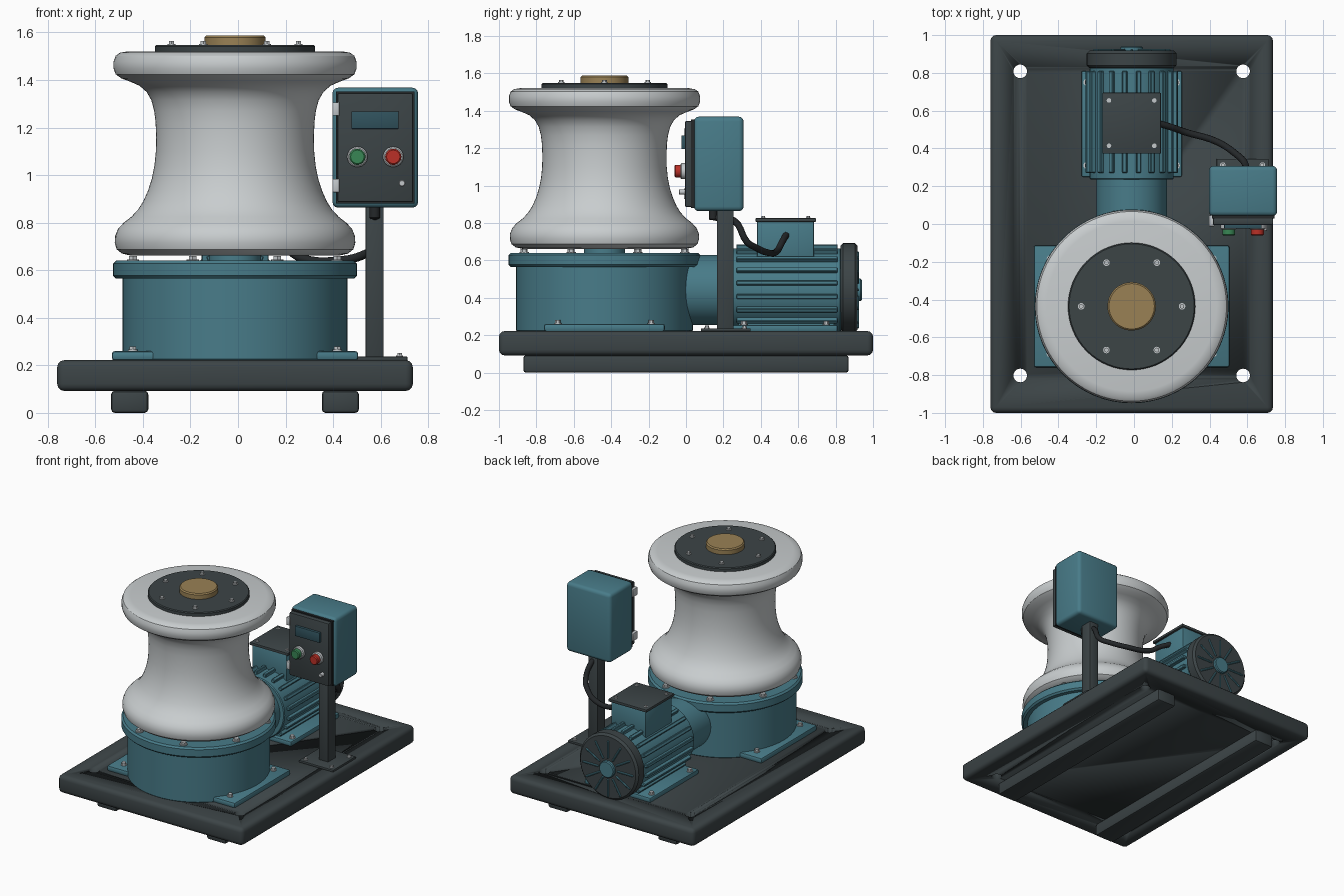
import bpy, bmesh
from math import pi, sin, cos, radians
from mathutils import Vector, Matrix

if "Cube" in bpy.data.objects:
    bpy.data.objects.remove(bpy.data.objects["Cube"])

CX, DY = -0.0125, -0.436      # machine centre line, drum centre
MZ = 0.442                    # motor axis height


def mat(name, r, g, b):
    m = bpy.data.materials.new(name)
    m.diffuse_color = (r, g, b, 1)
    m.use_nodes = True
    m.node_tree.nodes["Principled BSDF"].inputs["Base Color"].default_value = m.diffuse_color
    return m


TEAL = mat("teal_paint", .065, .20, .25)
DARK = mat("dark_paint", .045, .058, .062)
BLACK = mat("rubber", .018, .021, .023)
STEEL = mat("steel", .55, .58, .60)
DRUM = mat("drum_metal", .58, .61, .62)
BRASS = mat("brass", .32, .22, .09)
GREEN = mat("green_button", .04, .24, .09)
RED = mat("red_button", .50, .03, .02)
SCREEN = mat("screen", .03, .085, .11)


def finish(name, bm, m, bevel=0, seg=2):
    bmesh.ops.recalc_face_normals(bm, faces=bm.faces)
    me = bpy.data.meshes.new(name)
    bm.to_mesh(me)
    bm.free()
    ob = bpy.data.objects.new(name, me)
    bpy.context.collection.objects.link(ob)
    me.materials.append(m)
    bpy.ops.object.select_all(action='DESELECT')
    bpy.context.view_layer.objects.active = ob
    ob.select_set(True)
    if bevel:
        mod = ob.modifiers.new("bevel", 'BEVEL')
        mod.width, mod.segments, mod.limit_method = bevel, seg, 'ANGLE'
        bpy.ops.object.modifier_apply(modifier="bevel")
    bpy.ops.object.shade_smooth_by_angle(angle=radians(32))
    return ob


def box(name, x, y, z, m, bevel=0, seg=2):
    """Box from (min, max) ranges."""
    bm = bmesh.new()
    size = [b - a for a, b in (x, y, z)]
    mid = [(a + b) / 2 for a, b in (x, y, z)]
    bmesh.ops.create_cube(bm, size=1, matrix=Matrix.Translation(mid) @ Matrix.Diagonal((*size, 1)))
    return finish(name, bm, m, bevel, seg)


def lathe(name, profile, origin, m, axis='Z', n=64):
    """Spin (radius, height) points round Z, or round Y with height along +y."""
    bm = bmesh.new()
    rings = []
    for r, h in profile:
        rings.append([bm.verts.new((r * cos(2 * pi * i / n), r * sin(2 * pi * i / n), h)) for i in range(n)])
    for a, b in zip(rings, rings[1:]):
        for i in range(n):
            j = (i + 1) % n
            bm.faces.new((a[i], a[j], b[j], b[i]))
    bm.faces.new(rings[0])
    bm.faces.new(rings[-1])
    rot = Matrix.Rotation(-pi / 2, 4, 'X') if axis == 'Y' else Matrix()
    bm.transform(Matrix.Translation(origin) @ rot)
    return finish(name, bm, m)


def disc(name, r, h0, h1, origin, m, axis='Z', c=.006, n=64):
    """Cylinder with chamfered rims."""
    return lathe(name, [(r - c, h0), (r, h0 + c), (r, h1 - c), (r - c, h1)], origin, m, axis, n)


def bolts(name, points, r=.015, h=.02, m=STEEL):
    """Washer and hexagon head at each point."""
    bm = bmesh.new()
    for p in points:
        for rad, hh, n in ((r * 1.35, h * .3, 16), (r, h, 6)):
            bmesh.ops.create_cone(bm, cap_ends=True, segments=n, radius1=rad, radius2=rad, depth=hh,
                                  matrix=Matrix.Translation(Vector(p) + Vector((0, 0, hh / 2))))
    return finish(name, bm, m)


def radial(name, count, r0, r1, width, y, m, start=0, skip=lambda a: False):
    """Bars standing out from the motor axis."""
    bm = bmesh.new()
    for i in range(count):
        a = start + 2 * pi * i / count
        if skip(a):
            continue
        mt = (Matrix.Translation((CX, sum(y) / 2, MZ)) @ Matrix.Rotation(-a, 4, 'Y')
              @ Matrix.Translation(((r0 + r1) / 2, 0, 0)) @ Matrix.Diagonal((r1 - r0, y[1] - y[0], width, 1)))
        bmesh.ops.create_cube(bm, size=1, matrix=mt)
    return finish(name, bm, m, .004, 1)


def ring(cx, cy, z, r, n, start=0):
    return [(cx + r * cos(start + 2 * pi * i / n), cy + r * sin(start + 2 * pi * i / n), z) for i in range(n)]


def corners(cx, cy, z, dx, dy):
    return [(cx + sx * dx, cy + sy * dy, z) for sx in (-1, 1) for sy in (-1, 1)]


# base plate with four through holes, and two skids
base = box("base_plate", (CX - .748, CX + .748), (-1, 1), (.092, .222), DARK, .03, 3)
bm = bmesh.new()
for p in corners(CX, .003, .15, .59, .805):
    bmesh.ops.create_cone(bm, cap_ends=True, segments=32, radius1=.036, radius2=.036, depth=.4,
                          matrix=Matrix.Translation(p))
cutter = finish("hole_cutter", bm, DARK)
cutter.hide_render = True
mod = base.modifiers.new("holes", 'BOOLEAN')
mod.object, mod.operation, mod.solver = cutter, 'DIFFERENCE', 'EXACT'
bpy.context.view_layer.objects.active = base
bpy.ops.object.modifier_apply(modifier="holes")
bpy.data.objects.remove(cutter)
for s, side in ((-1, "left"), (1, "right")):
    x = CX + s * .443
    box(side + "_skid", (x - .078, x + .078), (-.87, .87), (0, .093), DARK, .015)

# gearbox housing, mounting foot and bolted flange
C = (CX, DY, 0)
box("gearbox_foot", (CX - .518, CX + .518), (DY - .323, DY + .323), (.22, .26), TEAL, .012)
bolts("gearbox_foot_bolts", corners(CX, DY, .26, .43, .25))
disc("gearbox_housing", .473, .22, .58, C, TEAL)
disc("gearbox_flange", .513, .565, .64, C, TEAL, c=.012)
bolts("flange_bolts", ring(CX, DY, .64, .465, 8, pi / 8), .019)
disc("drum_shaft", .11, .63, .68, C, TEAL)

# waisted drum, cap and brass nut
lathe("drum", [(.44, .662), (.475, .67), (.498, .688), (.506, .715), (.504, .745), (.492, .775), (.468, .80),
               (.436, .825), (.408, .855), (.386, .89), (.366, .935), (.350, .985), (.339, 1.04), (.333, 1.10),
               (.332, 1.16), (.334, 1.22), (.340, 1.27), (.352, 1.315), (.372, 1.35), (.402, 1.376),
               (.44, 1.393), (.478, 1.407), (.502, 1.424), (.511, 1.448), (.511, 1.478), (.502, 1.502),
               (.484, 1.515), (.45, 1.521)], C, DRUM, n=96)
disc("drum_cap", .337, 1.515, 1.548, C, DARK)
bolts("cap_bolts", ring(CX, DY, 1.547, .267, 6), .013, .018)
disc("brass_nut", .128, 1.54, 1.588, C, BRASS, c=.008)

# motor: coupling, ribbed body, fan cover and feet
A = (CX, 0, MZ)
disc("motor_coupling", .187, -.06, .25, A, TEAL, 'Y')
disc("motor_body", .222, .235, .83, A, TEAL, 'Y')
radial("motor_ribs", 20, .20, .246, .024, (.27, .81), TEAL, pi / 20, lambda a: sin(a) < -.75)
disc("fan_cover", .238, .825, .918, (CX, 0, MZ + .012), DARK, 'Y', c=.015)
disc("fan_hub", .06, .91, .94, A, TEAL, 'Y')
radial("fan_grille_bars", 12, .075, .205, .014, (.905, .926), TEAL)
box("motor_foot", (CX - .266, CX + .266), (.25, .81), (.22, .255), TEAL, .008)
box("motor_pedestal", (CX - .16, CX + .16), (.28, .79), (.24, .32), TEAL)
bolts("motor_foot_bolts", corners(CX, .53, .255, .235, .22))

# terminal box on the motor
box("terminal_box", (CX - .14, CX + .14), (.38, .685), (.60, .81), TEAL, .008)
box("terminal_lid", (CX - .155, CX + .155), (.372, .695), (.806, .826), DARK, .004)
bolts("lid_screws", corners(CX, .534, .825, .12, .12), .009, .011)

# control post and its foot
PX = .575
box("post_foot", (PX - .138, PX + .138), (.08, .345), (.22, .237), DARK, .004)
bolts("post_foot_bolts", corners(PX, .212, .237, .105, .10), .011, .014)
box("control_post", (PX - .038, PX + .038), (.165, .255), (.23, .90), DARK, .006)

# control box with door, hinges, screen and buttons
box("control_box", (.397, .758), (.042, .308), (.863, 1.368), TEAL, .025, 3)
box("door_seal", (.412, .743), (.028, .05), (.88, 1.352), BLACK)
box("control_door", (.418, .737), (-.006, .034), (.886, 1.345), DARK, .008)
for i, z in enumerate((1.278, .956)):
    box("hinge_%d" % (i + 1), (.397, .427), (-.012, .045), (z - .028, z + .028), STEEL, .004)
box("display", (.477, .675), (-.024, 0), (1.195, 1.268), SCREEN, .003)
for x, name, m in ((.502, "green_button", GREEN), (.653, "red_button", RED)):
    disc(name + "_ring", .043, -.030, 0, (x, 0, 1.077), STEEL, 'Y', n=32)
    disc(name, .034, -.062, -.02, (x, 0, 1.077), m, 'Y', n=32)
disc("door_latch", .014, -.038, 0, (.69, 0, .966), STEEL, 'Y', .003, 16)

# cable gland and cable to the terminal box
disc("cable_gland", .022, .815, .87, (PX, .145, 0), BLACK, n=16)
path = [(.575, .145, .83), (.578, .20, .825), (.582, .26, .81), (.585, .325, .70), (.54, .37, .67), (.44, .435, .642),
        (.27, .487, .65), (.19, .515, .70), (.12, .535, .735)]
cu = bpy.data.curves.new("cable", 'CURVE')
cu.dimensions = '3D'
cu.bevel_depth, cu.bevel_resolution, cu.use_fill_caps = .018, 3, True
sp = cu.splines.new('BEZIER')
sp.bezier_points.add(len(path) - 1)
for bp, p in zip(sp.bezier_points, path):
    bp.co = p
    bp.handle_left_type = bp.handle_right_type = 'AUTO'
sp.resolution_u = 5
cu.materials.append(BLACK)
bpy.context.collection.objects.link(bpy.data.objects.new("cable", cu))
